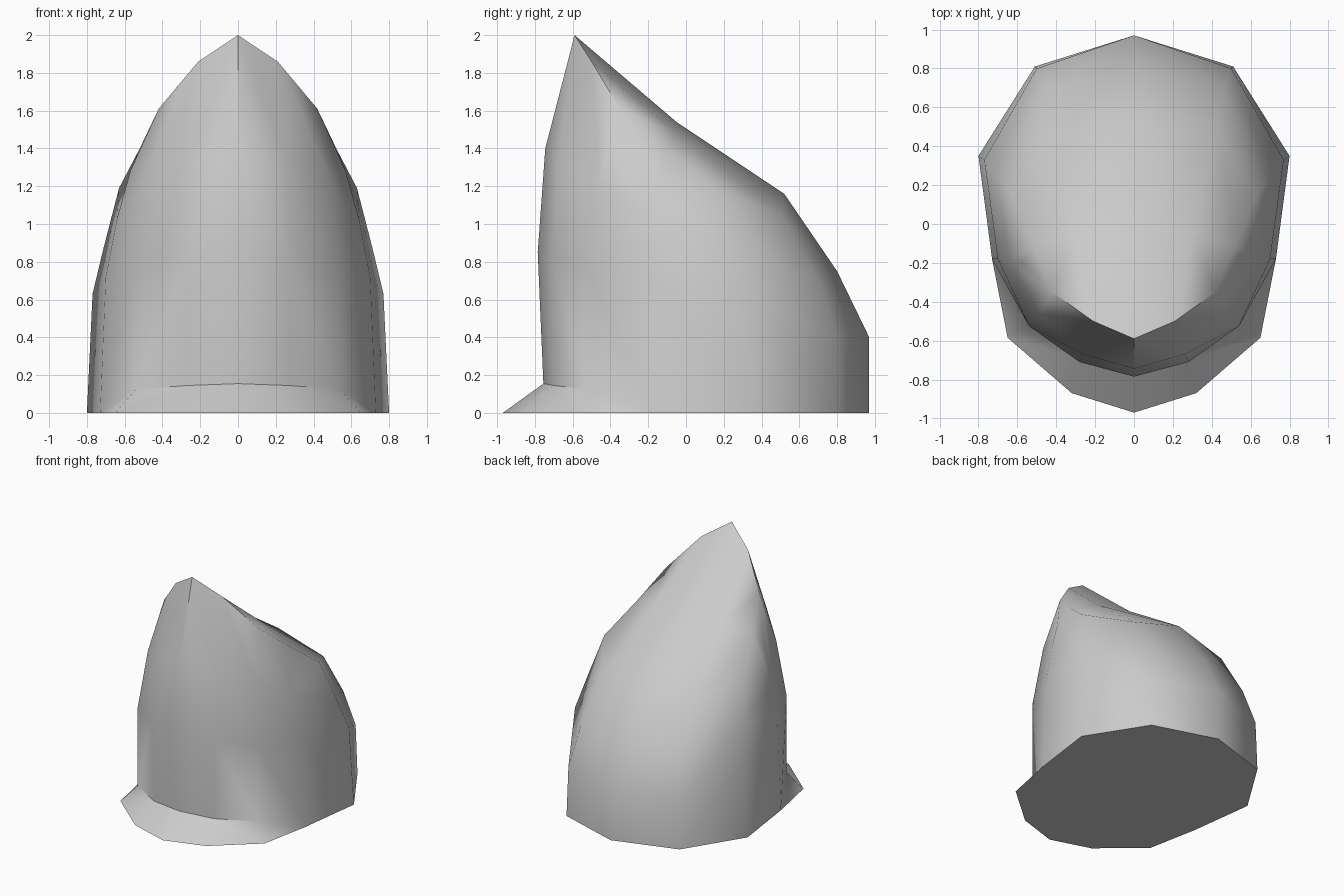
import bpy, bmesh, math
from mathutils import Vector

cube = bpy.data.objects.get("Cube")
if cube:
    bpy.data.objects.remove(cube, do_unlink=True)

# Single grey material
grey = bpy.data.materials.new("light_grey")
grey.use_nodes = True
colour = (0.6, 0.6, 0.6, 1)
grey.diffuse_color = colour
grey.node_tree.nodes["Principled BSDF"].inputs["Base Color"].default_value = colour

# Side column, shared by the back and the front
foot, waist, chest, shoulder = (.73, -.18, 0), (.70, -.18, .72), (.64, -.19, 1.03), (.57, -.2, 1.28)
# Rim from the tip down to the shoulder
tip, rim_a, rim_b = (0, -.59, 2), (.21, -.5, 1.86), (.42, -.35, 1.61)

# Columns of the sloping back, from the centre to the side, each from base to rim
back = [
    [(0, .97, 0), (0, .97, .4), (0, .8, .75), (0, .52, 1.16), (0, -.05, 1.54), tip],
    [(.51, .81, 0), (.5, .8, .4), (.46, .7, .7), (.42, .5, 1.05), (.3, -.05, 1.48), rim_a],
    [(.8, .35, 0), (.77, .33, .63), (.71, .25, .88), (.63, .15, 1.19), (.52, -.11, 1.4), rim_b],
    [foot, waist, waist, chest, chest, shoulder],
]
# Columns of the upright front, from the side to the centre, starting on the collar
front = [
    [foot, foot, waist, chest, shoulder],
    [(.65, -.585, 0), (.54, -.52, .125), (.54, -.525, .75), (.49, -.46, 1.22), rim_b],
    [(.32, -.87, 0), (.27, -.7, .145), (.28, -.71, .8), (.26, -.67, 1.33), rim_a],
    [(0, -.97, 0), (0, -.755, .155), (0, -.785, .85), (0, -.745, 1.4), tip],
]

bm = bmesh.new()
verts = {}


def face(points):
    """Add a face through the points, sharing vertices and skipping repeats."""
    loop = []
    for p in points:
        if p not in verts:
            verts[p] = bm.verts.new(Vector(p))
        if verts[p] not in loop:
            loop.append(verts[p])
    if len(loop) > 2:
        bm.faces.new(loop)


# Walls
for grid in (back, front):
    for a, b in zip(grid, grid[1:]):
        for i in range(len(a) - 1):
            face([a[i], b[i], b[i + 1], a[i + 1]])

# Flat underside
face([c[0] for c in back] + [c[0] for c in front[1:]])

# Other half
bmesh.ops.mirror(bm, geom=bm.verts[:] + bm.edges[:] + bm.faces[:], axis='X', merge_dist=0.001)
bmesh.ops.remove_doubles(bm, verts=bm.verts[:], dist=0.001)
bmesh.ops.recalc_face_normals(bm, faces=bm.faces[:])

mesh = bpy.data.meshes.new("pointed_shell")
bm.to_mesh(mesh)
bm.free()
mesh.materials.append(grey)
shell = bpy.data.objects.new("pointed_shell", mesh)
bpy.context.collection.objects.link(shell)

# Smooth walls with crisp rim, collar and base
bpy.ops.object.select_all(action='DESELECT')
shell.select_set(True)
bpy.context.view_layer.objects.active = shell
bpy.ops.object.shade_smooth_by_angle(angle=math.radians(47))
